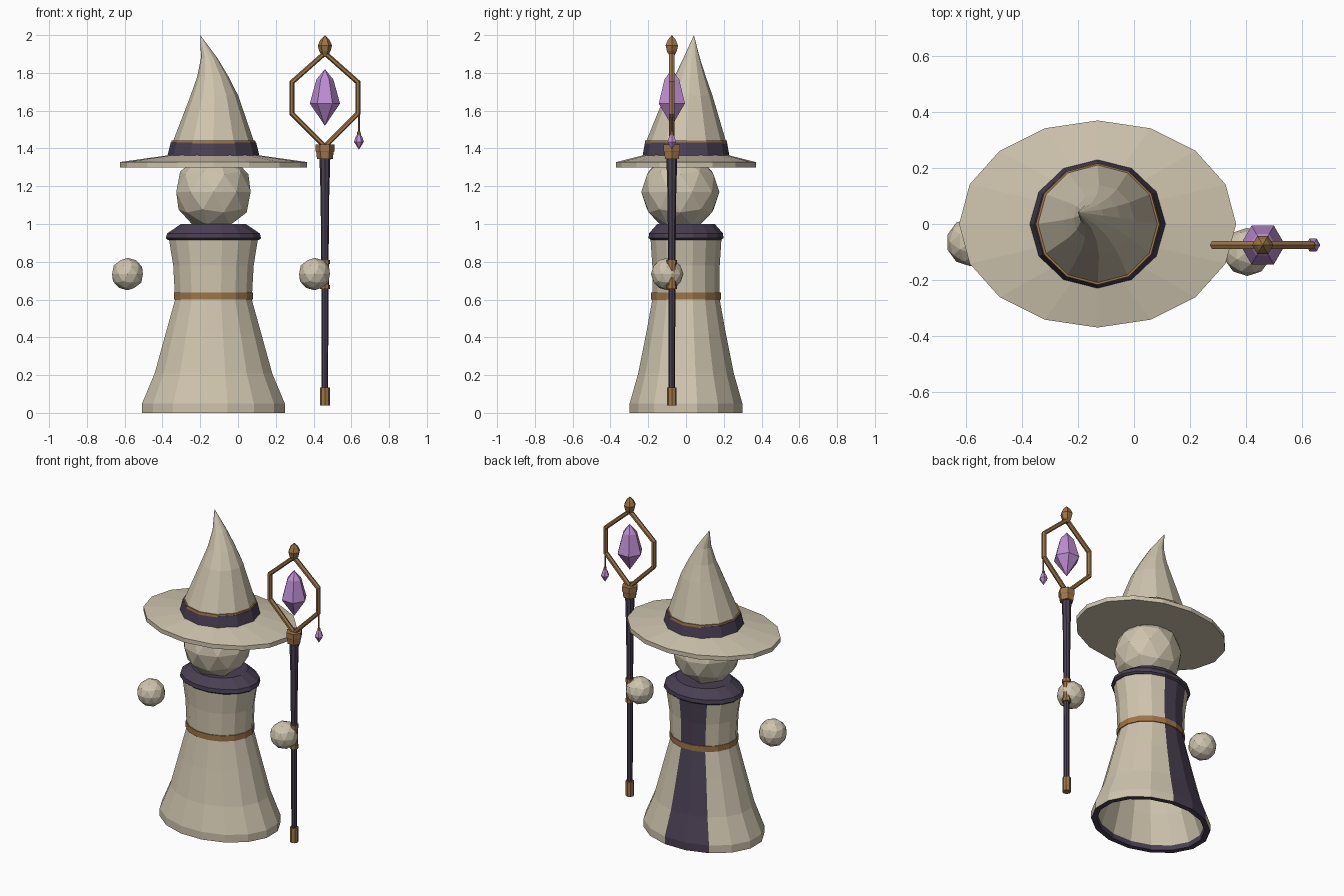
import bpy, bmesh, math
from mathutils import Vector

if "Cube" in bpy.data.objects:
    bpy.data.objects.remove(bpy.data.objects["Cube"])


def material(name, color):
    m = bpy.data.materials.new(name)
    m.diffuse_color = (*color, 1)
    m.use_nodes = True
    m.node_tree.nodes["Principled BSDF"].inputs["Base Color"].default_value = m.diffuse_color
    return m


CREAM = material("cream cloth", (0.62, 0.55, 0.42))
PURPLE = material("dark purple", (0.068, 0.050, 0.085))
GOLD = material("bronze", (0.34, 0.18, 0.065))
GEM = material("violet crystal", (0.52, 0.27, 0.66))


def finish(name, bm, mats):
    bmesh.ops.remove_doubles(bm, verts=bm.verts, dist=1e-5)
    bmesh.ops.recalc_face_normals(bm, faces=bm.faces)
    me = bpy.data.meshes.new(name)
    bm.to_mesh(me)
    bm.free()
    for m in mats:
        me.materials.append(m)
    ob = bpy.data.objects.new(name, me)
    bpy.context.collection.objects.link(ob)
    return ob


def bridge(bm, a, b, rule=None):
    n = len(a)
    for j in range(n):
        k = (j + 1) % n
        f = bm.faces.new((a[j], a[k], b[k], b[j]))
        f.material_index = rule(j) if rule else 0


def lathe(name, rings, mats, n=16, phase=0.0, caps=True, rule=None, center=(0, 0)):
    """Loft elliptical rings (z, rx, ry, dx, dy); rule(ring, side) picks the material."""
    bm = bmesh.new()
    loops = []
    for z, rx, ry, *d in rings:
        dx, dy = d if d else (0, 0)
        angs = [phase + math.tau * j / n for j in range(n)]
        rx, ry = max(rx, 1e-7), max(ry, 1e-7)
        loops.append([bm.verts.new((center[0] + dx + rx * math.cos(a),
                                    center[1] + dy + ry * math.sin(a), z)) for a in angs])
    for i in range(len(loops) - 1):
        bridge(bm, loops[i], loops[i + 1], (lambda j, i=i: rule(i, j)) if rule else None)
    if caps:
        for loop, ring in ((loops[0], rings[0]), (loops[-1], rings[-1])):
            if ring[1] > 1e-4:
                bm.faces.new(loop)
    bmesh.ops.dissolve_degenerate(bm, dist=1e-6, edges=bm.edges)
    return finish(name, bm, mats)


def ball(name, center, r, mat):
    bm = bmesh.new()
    bmesh.ops.create_icosphere(bm, subdivisions=2, radius=r)
    bmesh.ops.translate(bm, verts=bm.verts, vec=center)
    return finish(name, bm, [mat])


BODY = (-0.13, 0)
HALF = math.pi / 16

# Robe: hollow shell, dark hem underside and a dark panel down the back
robe = [(0.90, 0.21, 0.16), (0.60, 0.18, 0.155), (0.21, 0.28, 0.225), (0.03, 0.345, 0.268),
        (0, 0.35, 0.272), (0, 0.385, 0.304), (0.05, 0.385, 0.304), (0.21, 0.317, 0.258),
        (0.42, 0.258, 0.215), (0.60, 0.207, 0.182), (0.78, 0.217, 0.182), (0.93, 0.242, 0.192)]


def robe_color(i, j):
    return 1 if i in (3, 4) or (i > 4 and j in (3, 4)) else 0


lathe("robe", robe, [CREAM, PURPLE], phase=HALF, caps=False, rule=robe_color, center=BODY)
lathe("belt", [(0.60, 0.213, 0.188), (0.637, 0.213, 0.188)], [GOLD], phase=HALF, center=BODY)
lathe("collar", [(0.915, 0.245, 0.19), (0.925, 0.257, 0.202), (0.95, 0.25, 0.2), (1.0, 0.175, 0.155)],
      [PURPLE], phase=HALF, center=BODY)

# Head and floating hands
ball("head", (-0.13, -0.03, 1.17), 0.207, CREAM)
ball("left_hand", (-0.585, -0.065, 0.735), 0.086, CREAM)
ball("right_hand", (0.405, -0.1, 0.735), 0.086, CREAM)

# Hat
lathe("hat_brim", [(1.30, 0.495, 0.37), (1.328, 0.495, 0.37), (1.365, 0.23, 0.22)],
      [CREAM], center=BODY)
lathe("hat_band", [(1.35, 0.246, 0.232), (1.432, 0.226, 0.217)], [PURPLE], n=12, center=BODY)
lathe("hat_trim", [(1.425, 0.224, 0.219), (1.441, 0.221, 0.217)], [GOLD], n=12, center=BODY)
lathe("hat_cone", [(1.36, 0.235, 0.225), (1.43, 0.217, 0.214), (1.68, 0.126, 0.126, 0.005, 0.014),
                   (1.78, 0.083, 0.083, -0.003, 0.022), (1.88, 0.043, 0.043, -0.023, 0.03),
                   (2.0, 0, 0, -0.07, 0.042)], [CREAM], n=12, center=BODY)

# Staff pole and fittings
STAFF = (0.46, -0.075)


def turned(name, prof, mat, n=8, center=STAFF, phase=0.0):
    return lathe(name, [(z, r, r) for z, r in prof], [mat], n=n, phase=phase, center=center)


turned("staff_pole", [(0.1, 0.017), (0.75, 0.019), (1.15, 0.023), (1.36, 0.029)], PURPLE)
turned("staff_foot", [(0.04, 0.026), (0.135, 0.026)], GOLD)
turned("staff_grip", [(0.67, 0.022), (0.79, 0.022)], GOLD)
for name, z in (("lower_grip_ring", 0.655), ("upper_grip_ring", 0.787)):
    turned(name, [(z, 0.027), (z + 0.022, 0.027)], GOLD)
turned("staff_socket", [(1.345, 0.042), (1.38, 0.046), (1.385, 0.05), (1.42, 0.05)], GOLD, n=6)
turned("finial", [(1.885, 0.012), (1.915, 0.03), (1.945, 0.038), (1.975, 0.024), (2.0, 0)], GOLD, n=6)

# Six-sided frame, swept as a closed bar with mitred corners
pts = [Vector((x, 0, z)) for x, z in
       ((0, 1.41), (0.175, 1.585), (0.175, 1.75), (0, 1.905), (-0.175, 1.75), (-0.175, 1.585))]
bm = bmesh.new()
loops = []
for i, p in enumerate(pts):
    t_in = (p - pts[i - 1]).normalized()
    t_out = (pts[(i + 1) % 6] - p).normalized()
    tangent = (t_in + t_out).normalized()
    outward = Vector((tangent.z, 0, -tangent.x)) / tangent.dot(t_in)
    base = p + Vector((*STAFF, 0))
    loops.append([bm.verts.new(base + outward * 0.013 * math.cos(a) + Vector((0, 0.017 * math.sin(a), 0)))
                  for a in (math.tau * k / 6 for k in range(6))])
for i in range(6):
    bridge(bm, loops[i], loops[(i + 1) % 6])
finish("staff_frame", bm, [GOLD])

# Crystal and hanging charm
turned("crystal", [(1.52, 0), (1.638, 0.08), (1.765, 0.045), (1.82, 0)], GEM, n=6)
CHARM = (0.64, -0.075)
turned("charm_cord", [(1.475, 0.005), (1.585, 0.005)], GOLD, n=6, center=CHARM)
turned("charm_cap", [(1.472, 0.011), (1.49, 0.008)], GOLD, n=6, center=CHARM)
turned("charm_gem", [(1.393, 0), (1.435, 0.026), (1.465, 0.016), (1.482, 0)], GEM, n=6, center=CHARM)
